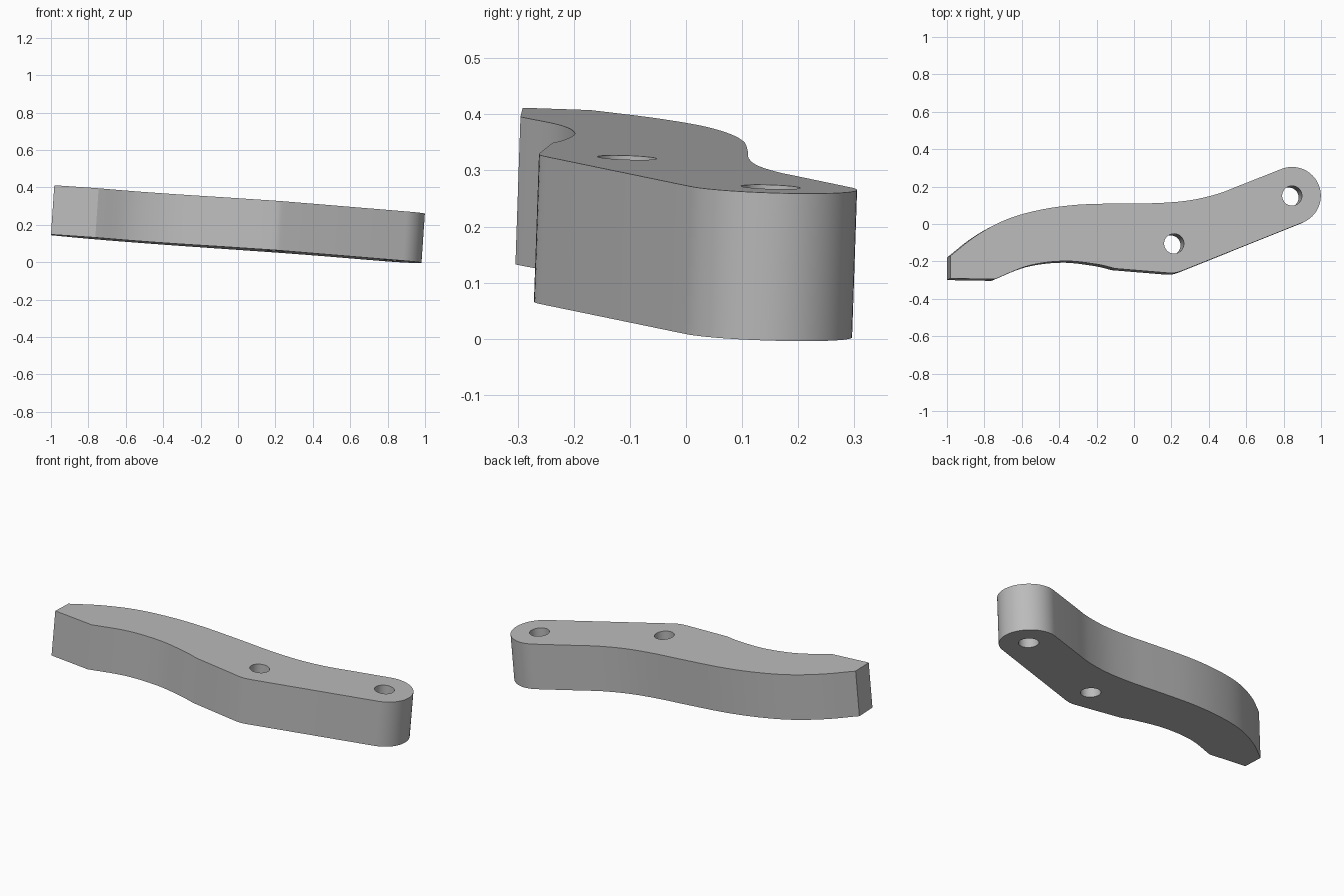
import bpy, bmesh, math
from mathutils import Vector

cube = bpy.data.objects.get("Cube")
if cube:
    bpy.data.objects.remove(cube, do_unlink=True)

AXIS = Vector((0.018, 0.009, 0.263))      # thickness direction of the tilted lever


def on_top(x, y):
    """Lift a plan point onto the tilted top plane."""
    return Vector((x, y, 0.334 - 0.069 * x - 0.034 * y))


def smooth_path(points, steps=8):
    """Catmull-Rom samples through the points."""
    p = [Vector(q) for q in points]
    p = [2 * p[0] - p[1]] + p + [2 * p[-1] - p[-2]]
    out = []
    for a, b, c, d in zip(p, p[1:], p[2:], p[3:]):
        for i in range(steps):
            t = i / steps
            out.append(0.5 * (2 * b + (c - a) * t + (2 * a - 5 * b + 4 * c - d) * t ** 2
                              + (3 * b - a - 3 * c + d) * t ** 3))
    return out + [p[-2]]


def arc(cx, cy, r, start, end, n):
    """Points along a circular arc, angles in degrees."""
    angles = [math.radians(start + (end - start) * i / n) for i in range(n + 1)]
    return [Vector((cx + r * math.cos(a), cy + r * math.sin(a))) for a in angles]


# Outline: cut-off tip, hollow underside, elbow, rounded end, curved back
hollow = smooth_path([(-0.745, -0.295), (-0.56, -0.222), (-0.37, -0.198),
                      (-0.2, -0.215), (-0.1, -0.238)])
elbow = smooth_path([(0.19, -0.262), (0.225, -0.26), (0.26, -0.249)], 4)
rounded_end = arc(0.845, 0.151, 0.154, -68, 111, 32)
back = smooth_path([(0.57, 0.208), (0.45, 0.162), (0.3, 0.127), (0.13, 0.112), (-0.06, 0.11),
                    (-0.3, 0.103), (-0.5, 0.076), (-0.68, 0.025), (-0.84, -0.06), (-0.982, -0.17)])
outline = [Vector((-0.982, -0.291))] + hollow + elbow + rounded_end + back
holes = [arc(x, y, 0.053, 0, 360, 32)[:-1] for x, y in ((0.845, 0.151), (0.214, -0.105))]

# Fill the outline around the holes, then extrude along the tilted axis
bm = bmesh.new()
edges = []
for loop in [outline] + holes:
    verts = [bm.verts.new(on_top(*p)) for p in loop]
    edges += [bm.edges.new((a, b)) for a, b in zip(verts, verts[1:] + verts[:1])]
bmesh.ops.triangle_fill(bm, edges=edges, use_beauty=True, use_dissolve=False)
extruded = bmesh.ops.extrude_face_region(bm, geom=bm.faces[:], use_keep_orig=True)
bottom = [g for g in extruded["geom"] if isinstance(g, bmesh.types.BMVert)]
bmesh.ops.translate(bm, verts=bottom, vec=-AXIS)
bmesh.ops.recalc_face_normals(bm, faces=bm.faces[:])

mesh = bpy.data.meshes.new("lever_arm")
bm.to_mesh(mesh)
bm.free()
lever = bpy.data.objects.new("lever_arm", mesh)
bpy.context.collection.objects.link(lever)

# Plain grey finish
grey = bpy.data.materials.new("grey")
grey.use_nodes = True
colour = (0.5, 0.5, 0.5, 1)
grey.diffuse_color = colour
grey.node_tree.nodes["Principled BSDF"].inputs["Base Color"].default_value = colour
mesh.materials.append(grey)

bpy.ops.object.select_all(action="DESELECT")
lever.select_set(True)
bpy.context.view_layer.objects.active = lever
bpy.ops.object.shade_smooth_by_angle(angle=math.radians(20))
